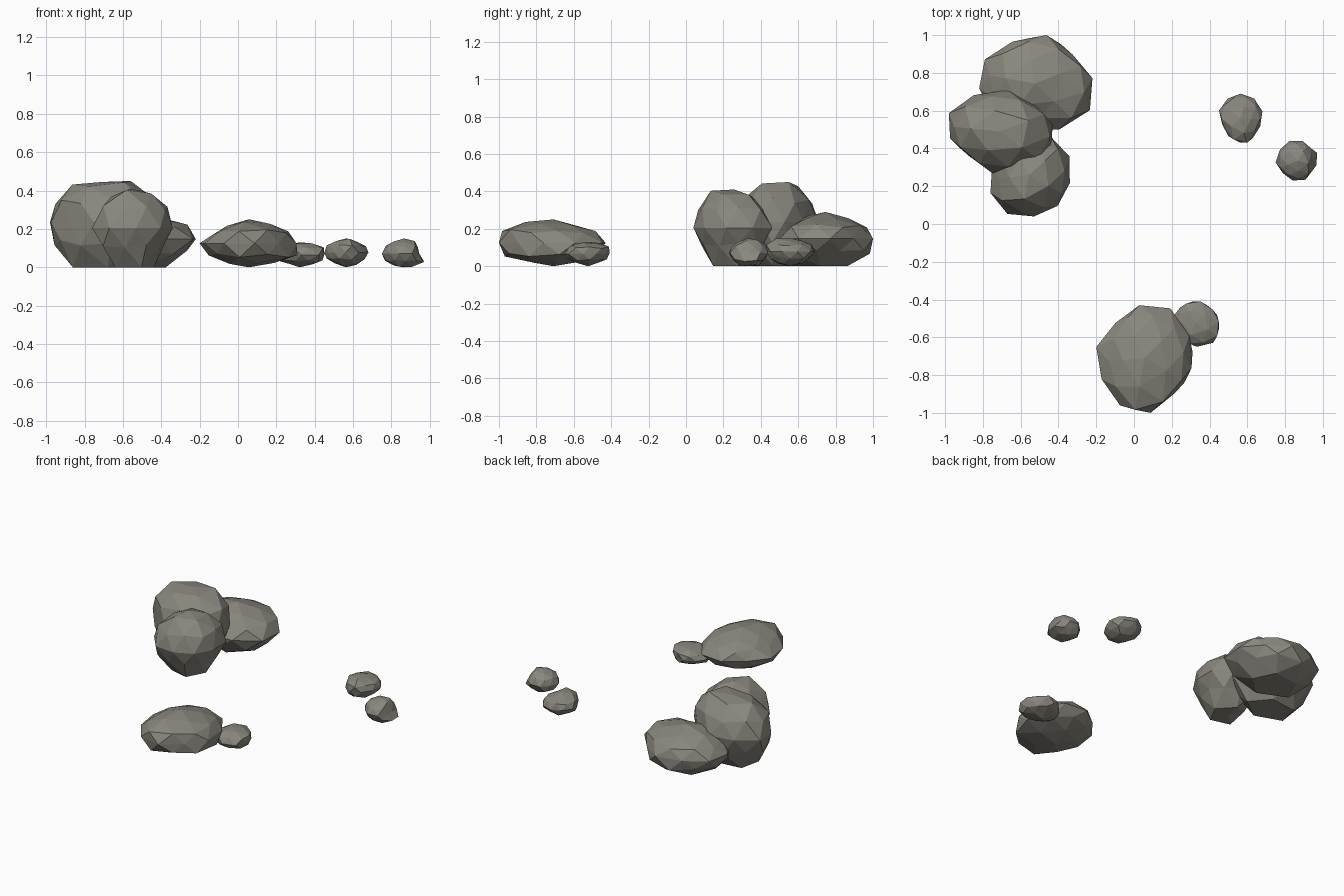
import bpy
import bmesh
import math
import random
from mathutils import Matrix, Vector

default_cube = bpy.data.objects.get("Cube")
if default_cube:
    bpy.data.objects.remove(default_cube, do_unlink=True)

# Stone colour
stone = bpy.data.materials.new("warm_grey_stone")
stone.use_nodes = True
stone.diffuse_color = (.25, .24, .205, 1)
shader = stone.node_tree.nodes["Principled BSDF"]
shader.inputs["Base Color"].default_value = stone.diffuse_color
shader.inputs["Roughness"].default_value = .9


def cross(a, b):
    return a[0] * b[1] - a[1] * b[0]


def outline_reach(outline, centre, direction):
    """Distance along a flat direction from the centre to the outline."""
    reach = 0
    for start, end in zip(outline, outline[1:] + outline[:1]):
        edge = (end[0] - start[0], end[1] - start[1])
        offset = (start[0] - centre[0], start[1] - centre[1])
        det = cross(direction, edge)
        if abs(det) < 1e-9:
            continue
        along_ray = cross(offset, edge) / det
        along_edge = cross(offset, direction) / det
        if -.001 <= along_edge <= 1.001:
            reach = max(reach, along_ray)
    return reach


def make_rock(name, seed, plan, front, side, flat_base=False):
    """Faceted ball shaped by its plan (x, y), front (x, z) and side (y, z)."""
    rng = random.Random(seed)
    ranges = [[p[0] for p in plan], [p[1] for p in plan], [p[1] for p in front]]
    low = Vector([min(values) for values in ranges])
    high = Vector([max(values) for values in ranges])
    centre, half = (low + high) / 2, (high - low) / 2
    profiles = [(plan, 0, 1), (front, 0, 2), (side, 1, 2)]

    bm = bmesh.new()
    bmesh.ops.create_icosphere(bm, subdivisions=2, radius=1)
    bmesh.ops.rotate(bm, verts=bm.verts, cent=(0, 0, 0),
                     matrix=Matrix.Rotation(rng.uniform(0, math.pi), 3, "Z"))

    # Push the ellipsoid out or in to follow the nearest profiles
    for vert in bm.verts:
        unit = vert.co.normalized()
        ray = Vector([u * h for u, h in zip(unit, half)])
        total, weight_sum = 0, 0
        for outline, i, j in profiles:
            flat = math.hypot(unit[i], unit[j])
            if flat < .01:
                continue
            reach = outline_reach(outline, (centre[i], centre[j]), (ray[i], ray[j]))
            if reach > 0:
                weight = flat ** 2 / (1 - flat ** 2 + .05)
                total += weight * math.log(reach * flat)
                weight_sum += weight
        vert.co = ray * math.exp(total / weight_sum) * rng.uniform(.95, 1.04)

    # Fit the finished block to its overall size
    for axis in range(3):
        values = [v.co[axis] for v in bm.verts]
        bottom, span = min(values), max(values) - min(values)
        for vert in bm.verts:
            part = (vert.co[axis] - bottom) / span
            vert.co[axis] = low[axis] + part * (high[axis] - low[axis])
    if flat_base:
        for vert in bm.verts:
            if vert.co.z < .035:
                vert.co.z = 0

    bmesh.ops.recalc_face_normals(bm, faces=bm.faces)
    mesh = bpy.data.meshes.new(name)
    bm.to_mesh(mesh)
    bm.free()
    mesh.materials.append(stone)
    rock = bpy.data.objects.new(name, mesh)
    bpy.context.collection.objects.link(rock)
    return rock


# Cluster of three boulders
make_rock(
    "back_boulder", 1,
    [(-.82, .7), (-.77, .88), (-.57, 1), (-.41, 1), (-.22, .77), (-.22, .61),
     (-.28, .55), (-.43, .5), (-.7, .54)],
    [(-.82, .12), (-.75, .22), (-.6, .29), (-.45, .28), (-.27, .23),
     (-.22, .18), (-.22, .12), (-.43, 0), (-.7, 0)],
    [(.5, .12), (.6, .24), (.75, .29), (.91, .25), (1, .15), (.98, .07),
     (.77, 0), (.58, 0)], flat_base=True)
make_rock(
    "middle_boulder", 2,
    [(-.98, .57), (-.93, .43), (-.77, .27), (-.6, .28), (-.46, .34),
     (-.43, .49), (-.5, .6), (-.59, .69), (-.77, .71), (-.9, .65)],
    [(-.98, .22), (-.93, .34), (-.83, .42), (-.67, .42), (-.56, .45),
     (-.45, .38), (-.43, .2), (-.52, 0), (-.86, 0), (-.96, .17)],
    [(.27, .28), (.35, .4), (.45, .45), (.6, .41), (.7, .3), (.71, .22),
     (.62, .02), (.35, 0), (.27, .15)], flat_base=True)
make_rock(
    "front_boulder", 3,
    [(-.73, .05), (-.52, .04), (-.38, .09), (-.34, .25), (-.34, .38),
     (-.4, .47), (-.6, .45), (-.76, .25)],
    [(-.76, .19), (-.68, .33), (-.63, .4), (-.45, .41), (-.37, .31),
     (-.34, .2), (-.45, 0), (-.6, 0)],
    [(.04, .2), (.04, .29), (.14, .41), (.32, .4), (.47, .28), (.47, .17),
     (.35, 0), (.14, 0)], flat_base=True)

# Low boulder with a small stone beside it
make_rock(
    "low_boulder", 4,
    [(-.2, -.66), (-.1, -.57), (0, -.44), (.14, -.43), (.23, -.53),
     (.31, -.69), (.25, -.86), (.12, -.99), (0, -1), (-.11, -.92), (-.16, -.82)],
    [(-.2, .12), (-.05, .21), (.06, .25), (.23, .19), (.3, .12), (.3, .05),
     (.06, 0), (-.1, .03)],
    [(-1, .12), (-1, .16), (-.95, .22), (-.73, .25), (-.49, .18),
     (-.43, .12), (-.55, .04), (-.73, 0), (-.98, .05)])
make_rock(
    "side_stone", 5,
    [(.2, -.56), (.25, -.46), (.31, -.41), (.4, -.44), (.45, -.51),
     (.44, -.6), (.4, -.64), (.31, -.65)],
    [(.2, .06), (.3, .13), (.43, .12), (.45, .08), (.42, .03), (.34, 0), (.22, .04)],
    [(-.65, .08), (-.62, .12), (-.5, .13), (-.41, .1), (-.43, .04),
     (-.54, 0), (-.64, .04)])

# Two loose stones
make_rock(
    "inner_loose_stone", 6,
    [(.53, .69), (.59, .66), (.67, .65), (.68, .56), (.6, .43), (.53, .45), (.45, .59)],
    [(.45, .06), (.48, .11), (.57, .15), (.67, .1), (.68, .06), (.6, 0), (.55, 0)],
    [(.43, .1), (.5, .15), (.66, .12), (.69, .08), (.6, 0), (.48, .02)])
make_rock(
    "outer_loose_stone", 7,
    [(.79, .43), (.88, .44), (.92, .4), (.97, .38), (.94, .33), (.93, .25),
     (.87, .23), (.8, .26), (.75, .33)],
    [(.75, .08), (.78, .13), (.88, .15), (.93, .13), (.92, .08), (.97, .03),
     (.93, .02), (.87, 0), (.76, .04)],
    [(.23, .08), (.26, .12), (.34, .15), (.41, .13), (.44, .08), (.4, .02), (.28, .01)])
